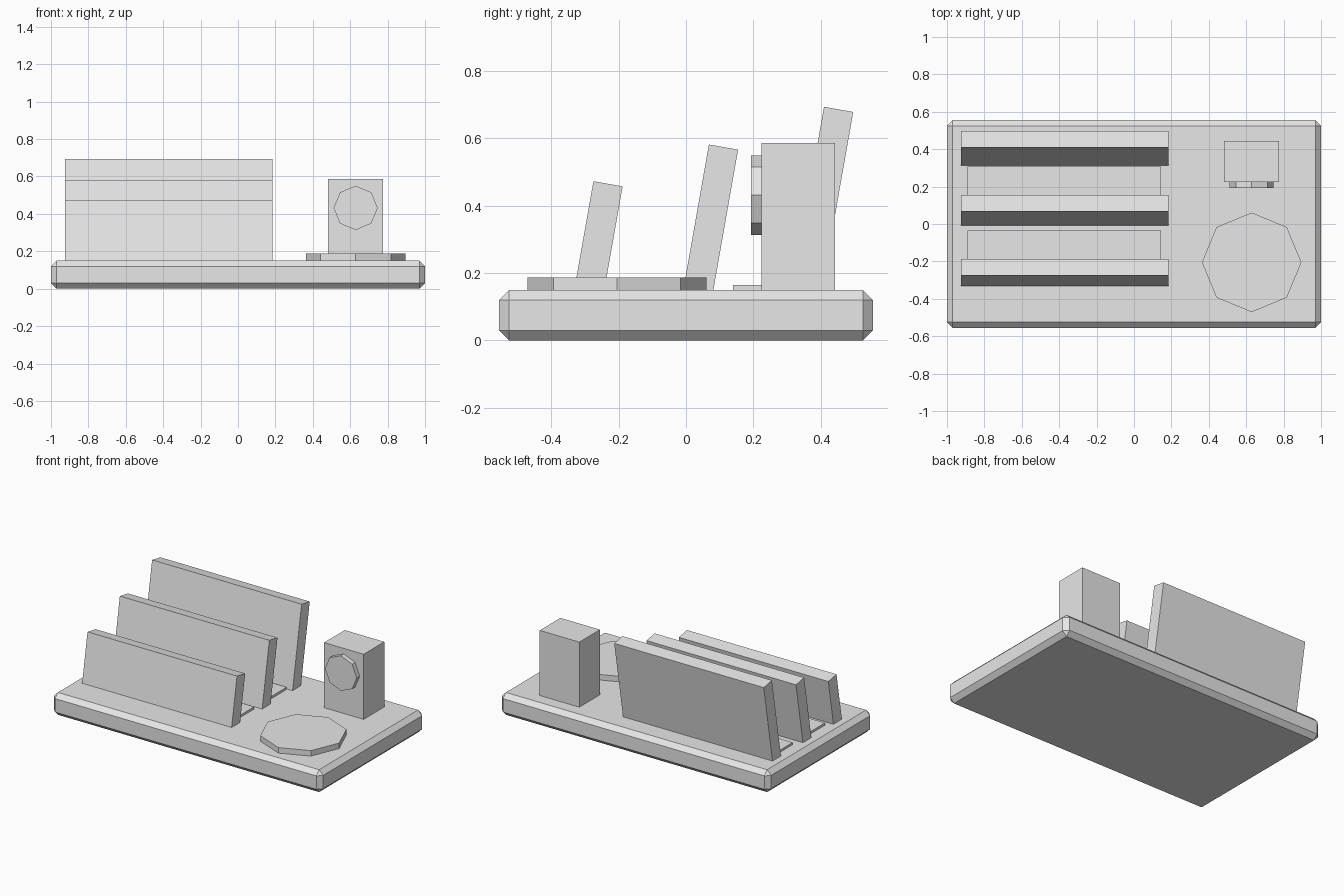
import bpy
import math
from mathutils import Matrix, Vector

old = bpy.data.objects.get("Cube")
if old:
    bpy.data.objects.remove(old, do_unlink=True)

GREY = (0.8, 0.8, 0.8, 1.0)
grey = bpy.data.materials.new("plain grey")
grey.use_nodes = True
grey.diffuse_color = GREY
grey.node_tree.nodes["Principled BSDF"].inputs["Base Color"].default_value = GREY

BASE_TOP = 0.15
LEAN = math.radians(10)


def finish(name):
    obj = bpy.context.object
    obj.name = obj.data.name = name
    obj.data.materials.append(grey)
    return obj


def box(name, low, high):
    """Axis-aligned box between two corners."""
    low, high = Vector(low), Vector(high)
    bpy.ops.mesh.primitive_cube_add(size=1, location=(low + high) / 2)
    obj = finish(name)
    obj.data.transform(Matrix.Diagonal((*(high - low), 1)))
    return obj


def octagon(name, radius, depth, centre, tilt=0):
    bpy.ops.mesh.primitive_cylinder_add(vertices=8, radius=radius, depth=depth,
                                        location=centre, rotation=(tilt, 0, 0))
    return finish(name)


# Base slab with chamfered edges
base = box("base", (-1, -0.555, 0), (1, 0.555, BASE_TOP))
bevel = base.modifiers.new("chamfer", "BEVEL")
bevel.width = 0.03
bevel.segments = 1

# Leaning dividers, each taller than the one in front
THICK = 0.088
dividers = (("front_divider", -0.275, 0.473),
            ("middle_divider", 0.068, 0.582),
            ("back_divider", 0.41, 0.694))
for name, y, top in dividers:
    length = (top - BASE_TOP) / math.cos(LEAN) + 0.005
    panel = box(name, (-0.925, 0, -length), (0.185, THICK, 0))
    panel.data.transform(Matrix.Translation(panel.location))
    panel.location = (0, y, top)
    panel.rotation_euler.x = -LEAN

# Thin pads lying in the slots between dividers
for name, y in (("front_slot_pad", -0.203), ("back_slot_pad", 0.14)):
    box(name, (-0.89, y, BASE_TOP - 0.01), (0.145, y + 0.168, 0.165))

# Round tray and upright stand with its dial
octagon("round_tray", 0.266, 0.047, (0.629, -0.205, 0.1635))
box("stand", (0.482, 0.224, BASE_TOP - 0.005), (0.776, 0.443, 0.587))
octagon("stand_dial", 0.118, 0.036, (0.629, 0.211, 0.432), math.pi / 2)
